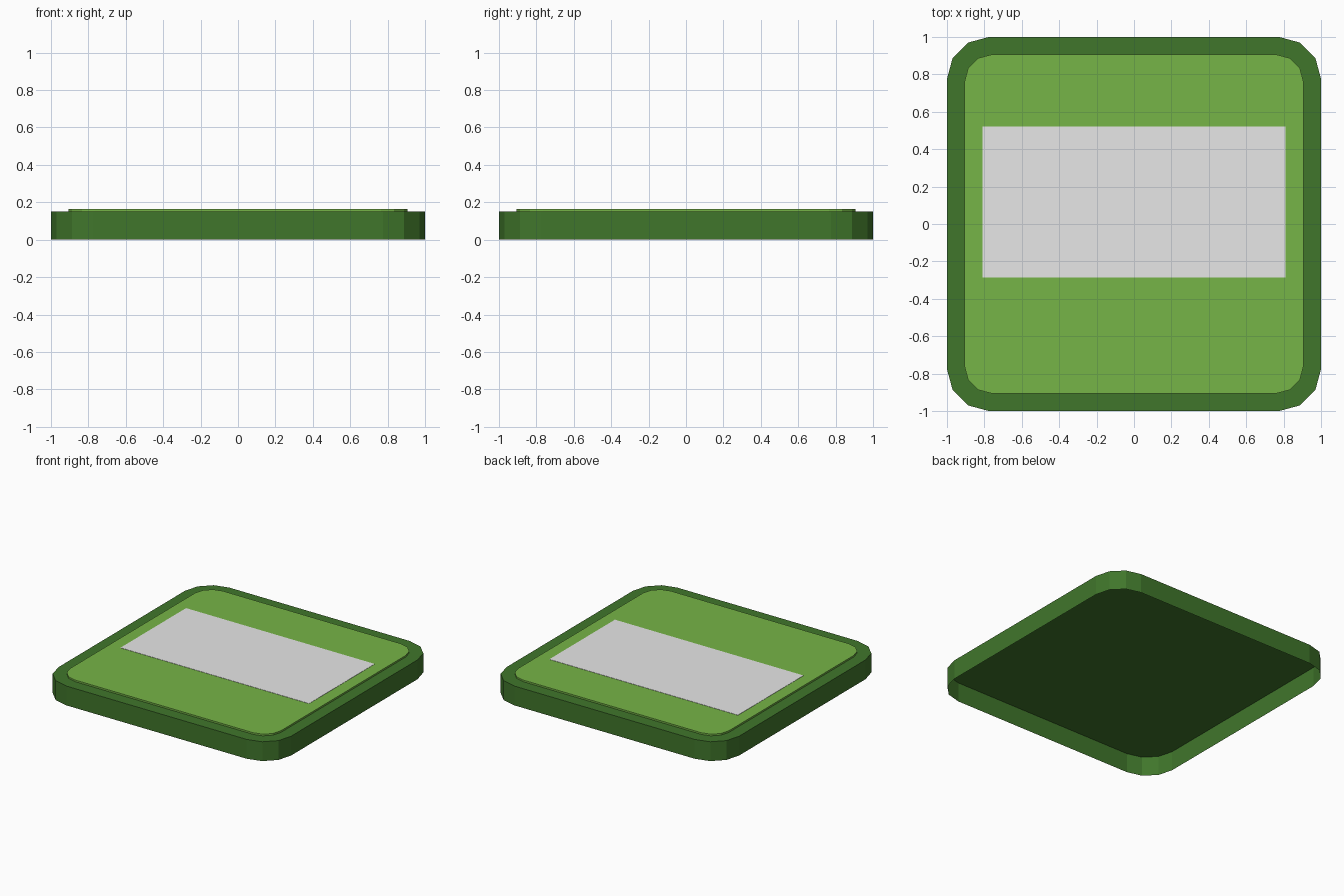
import bpy
import bmesh
from math import cos, sin, pi

cube = bpy.data.objects.get("Cube")
if cube:
    bpy.data.objects.remove(cube, do_unlink=True)


def material(name, rgb):
    mat = bpy.data.materials.new(name)
    mat.use_nodes = True
    colour = (*rgb, 1)
    mat.diffuse_color = colour
    mat.node_tree.nodes["Principled BSDF"].inputs["Base Color"].default_value = colour
    return mat


def rounded_square(half, radius, segments=3):
    """Outline of a square with rounded corners, counter-clockwise."""
    points = []
    for corner in range(4):
        start = corner * pi / 2
        centre = start + pi / 4
        cx = (half - radius) * (1 if cos(centre) > 0 else -1)
        cy = (half - radius) * (1 if sin(centre) > 0 else -1)
        for i in range(segments + 1):
            a = start + i * pi / 2 / segments
            points.append((cx + radius * cos(a), cy + radius * sin(a)))
    return points


def open_slab(name, outline, bottom, top, mat):
    """Side walls and a top face, left open underneath."""
    bm = bmesh.new()
    low = [bm.verts.new((x, y, bottom)) for x, y in outline]
    high = [bm.verts.new((x, y, top)) for x, y in outline]
    n = len(outline)
    for i in range(n):
        j = (i + 1) % n
        bm.faces.new((low[i], low[j], high[j], high[i]))
    bm.faces.new(high)
    mesh = bpy.data.meshes.new(name)
    bm.to_mesh(mesh)
    bm.free()
    mesh.materials.append(mat)
    obj = bpy.data.objects.new(name, mesh)
    bpy.context.collection.objects.link(obj)
    return obj


dark_green = material("dark_green", (0.051, 0.181, 0.024))
light_green = material("light_green", (0.181, 0.462, 0.063))
pale_grey = material("pale_grey", (0.8, 0.8, 0.8))

# Hollow base with rounded corners
open_slab("base_shell", rounded_square(1, 0.225), 0, 0.15, dark_green)

# Thin raised panel on top
open_slab("top_panel", rounded_square(0.905, 0.14), 0.15, 0.163, light_green)

# Blank label plate, set towards the back
label = [(-0.81, -0.285), (0.81, -0.285), (0.81, 0.52), (-0.81, 0.52)]
open_slab("label_plate", label, 0.163, 0.165, pale_grey)
